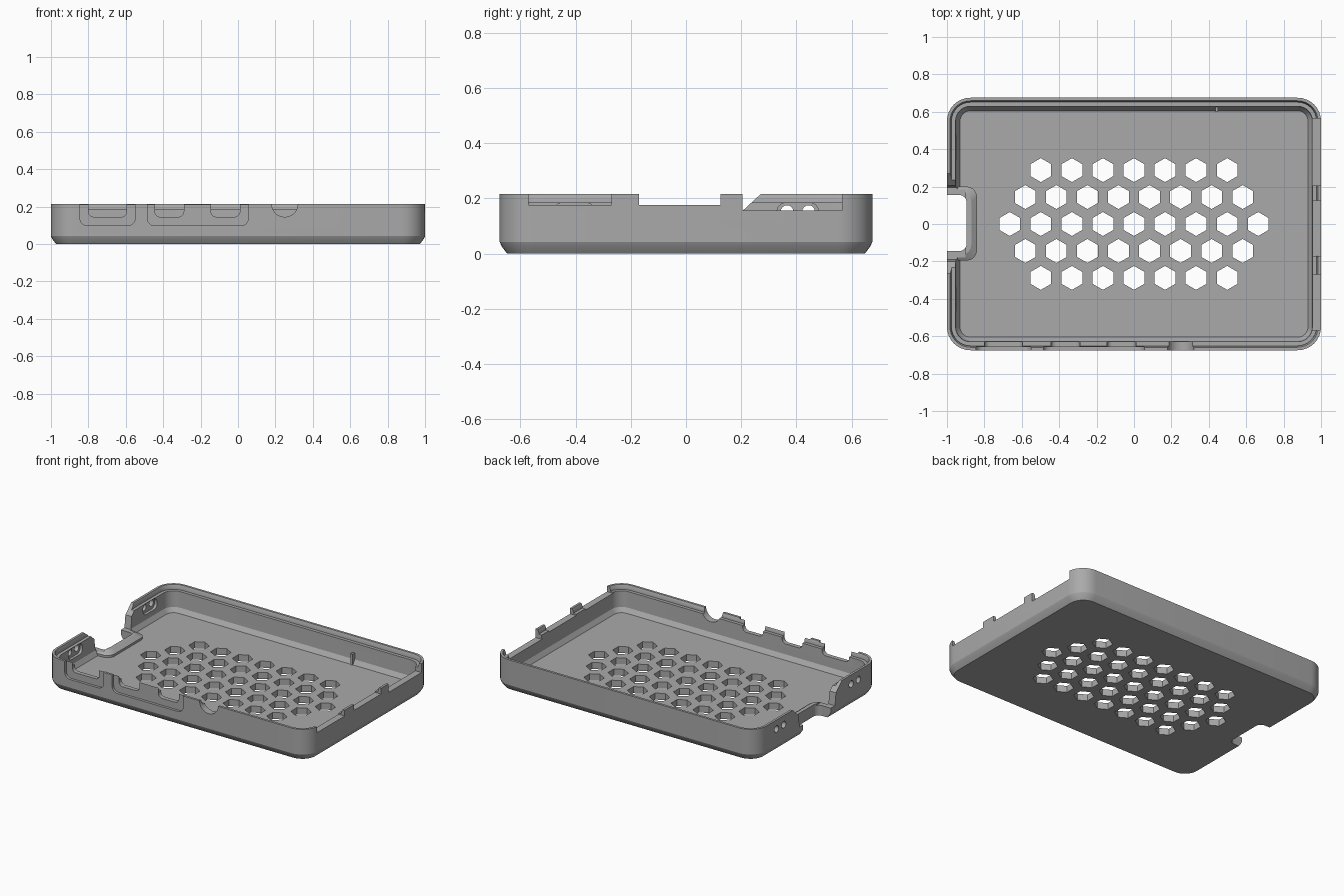
import bpy
import bmesh
from math import cos, sin, pi, radians

if "Cube" in bpy.data.objects:
    bpy.data.objects.remove(bpy.data.objects["Cube"])

grey = bpy.data.materials.new("case grey")
grey.use_nodes = True
COLOUR = (0.4, 0.4, 0.4, 1)
grey.diffuse_color = COLOUR
grey.node_tree.nodes["Principled BSDF"].inputs["Base Color"].default_value = COLOUR

HALF_X, HALF_Y, TOP, FLOOR, CORNER = 1.0, 0.675, 0.215, 0.045, 0.125


def finish(bm, name):
    """Turn the closed skin outward and make it an object."""
    if bm.calc_volume(signed=True) < 0:
        bmesh.ops.reverse_faces(bm, faces=bm.faces[:])
    bm.normal_update()
    mesh = bpy.data.meshes.new(name)
    bm.to_mesh(mesh)
    bm.free()
    mesh.materials.append(grey)
    ob = bpy.data.objects.new(name, mesh)
    bpy.context.scene.collection.objects.link(ob)
    return ob


def round_rect(x0, x1, y0, y1, r, steps=8):
    """Outline of a rounded rectangle, anticlockwise."""
    pts = []
    for k, (cx, cy) in enumerate([(x1 - r, y1 - r), (x0 + r, y1 - r),
                                  (x0 + r, y0 + r), (x1 - r, y0 + r)]):
        for i in range(steps + 1):
            a = (k + i / steps) * pi / 2
            pts.append((cx + r * cos(a), cy + r * sin(a)))
    return pts


def loft(rings, name):
    """Skin a stack of equal outlines and cap both ends."""
    bm = bmesh.new()
    loops = [[bm.verts.new(p) for p in ring] for ring in rings]
    for a, b in zip(loops, loops[1:]):
        for i in range(len(a)):
            j = (i + 1) % len(a)
            bm.faces.new((a[i], a[j], b[j], b[i]))
    bm.faces.new(loops[0][::-1])
    bm.faces.new(loops[-1])
    return finish(bm, name)


def prism(outline, axis, lo, hi, name="cutter"):
    """Extrude a flat outline along x, y or z."""
    place = {"x": lambda u, v, d: (d, u, v),
             "y": lambda u, v, d: (u, d, v),
             "z": lambda u, v, d: (u, v, d)}[axis]
    return loft([[place(u, v, d) for u, v in outline] for d in (lo, hi)], name)


def combine(target, tool, operation="DIFFERENCE"):
    """Boolean the tool into the target with the first solver that keeps the tray whole."""
    mod = target.modifiers.new("shape", "BOOLEAN")
    mod.operation, mod.object = operation, tool
    result = None
    for solver in ("EXACT", "MANIFOLD", "FLOAT"):
        mod.solver = solver
        bpy.context.view_layer.update()
        graph = bpy.context.evaluated_depsgraph_get()
        mesh = bpy.data.meshes.new_from_object(target.evaluated_get(graph), depsgraph=graph)
        xs = [v.co.x for v in mesh.vertices]
        if mesh.polygons and max(xs) - min(xs) > 1.9:
            result = mesh
            break
    target.modifiers.remove(mod)
    bpy.data.objects.remove(tool)
    if result:
        target.data = result


def box(x0, x1, y0, y1, z0, z1, name="cutter"):
    return prism([(x0, y0), (x1, y0), (x1, y1), (x0, y1)], "z", z0, z1, name)


# Tray: outer chamfer, wall, lid lip, ledge, inner wall, floor fillet
section = [(0.027, 0), (0.008, 0.025), (0, 0.042), (0, TOP), (0.016, TOP), (0.024, 0.195),
           (0.024, 0.184), (0.046, 0.184), (0.05, 0.075), (0.07, FLOOR)]
case = loft([[(x, y, z) for x, y in round_rect(
    inset - HALF_X, HALF_X - inset, inset - HALF_Y, HALF_Y - inset, CORNER - inset)]
    for inset, z in section], "case_tray")

# Raised rim round the card slot, and a small rib on the back wall
pad_rings = [(0, 0.03), (0, 0.06), (0.03, 0.08)]
pad = loft([[(x, y, z) for x, y in round_rect(-0.985, -0.84 - s, s - 0.195, 0.2 - s, 0.055)]
            for s, z in pad_rings], "slot_rim")
combine(case, pad, "UNION")
combine(case, box(0.435, 0.45, 0.6, 0.64, 0.03, 0.12, "rib"), "UNION")

# Hexagonal vents in the floor
for row in range(-2, 3):
    count = 9 - abs(row)
    for i in range(count):
        cx, cy = (i - (count - 1) / 2) * 0.166, row * 0.144
        hexagon = [(cx + 0.064 * cos(a), cy + 0.064 * sin(a))
                   for a in (pi / 6 + k * pi / 3 for k in range(6))]
        combine(case, prism(hexagon, "z", -0.1, 0.1))

# Shallow outer recesses round the front sockets
for x0, x1 in [(-0.845, -0.55), (-0.485, 0.055)]:
    combine(case, prism(round_rect(x0, x1, 0.098, 0.4, 0.04), "y", -0.8, -0.657))

# Front socket openings and the round jack opening
for x0, x1 in [(-0.8, -0.595), (-0.445, -0.29), (-0.145, 0.01)]:
    combine(case, prism(round_rect(x0, x1, 0.145, 0.4, 0.03), "y", -0.8, -0.58))
combine(case, prism(round_rect(0.18, 0.32, 0.145, 0.4, 0.069), "y", -0.8, -0.58))

# Lowered stretches of the end wall, leaving two tabs
for y0, y1, z in [(-0.57, -0.27, 0.175), (-0.17, 0.125, 0.175), (0.205, 0.565, 0.155)]:
    combine(case, box(0.9, 1.1, y0, y1, z, 0.4))

# Card slot: flared cut in the wall and finger notch in the floor
flare = [(-0.19, 0.07), (0.195, 0.07), (0.205, 0.155), (0.335, 0.275),
         (-0.33, 0.275), (-0.2, 0.155)]
combine(case, prism(flare, "x", -1.1, -0.9))
combine(case, prism(round_rect(-1.2, -0.895, -0.145, 0.155, 0.04), "z", -0.1, 0.3))

# Light holes with an inner pocket on each side of the card slot
for side in (-1, 1):
    cy = side * 0.405
    combine(case, prism(round_rect(cy - 0.075, cy + 0.075, 0.11, 0.183, 0.03),
                        "x", -0.97, -0.9))
    for dy in (-0.039, 0.039):
        ring = [(cy + dy + 0.023 * cos(k * pi / 8), 0.152 + 0.023 * sin(k * pi / 8))
                for k in range(16)]
        combine(case, prism(ring, "x", -1.1, -0.9))

bpy.ops.object.select_all(action="DESELECT")
case.select_set(True)
bpy.context.view_layer.objects.active = case
bpy.ops.object.shade_smooth_by_angle(angle=radians(25))
